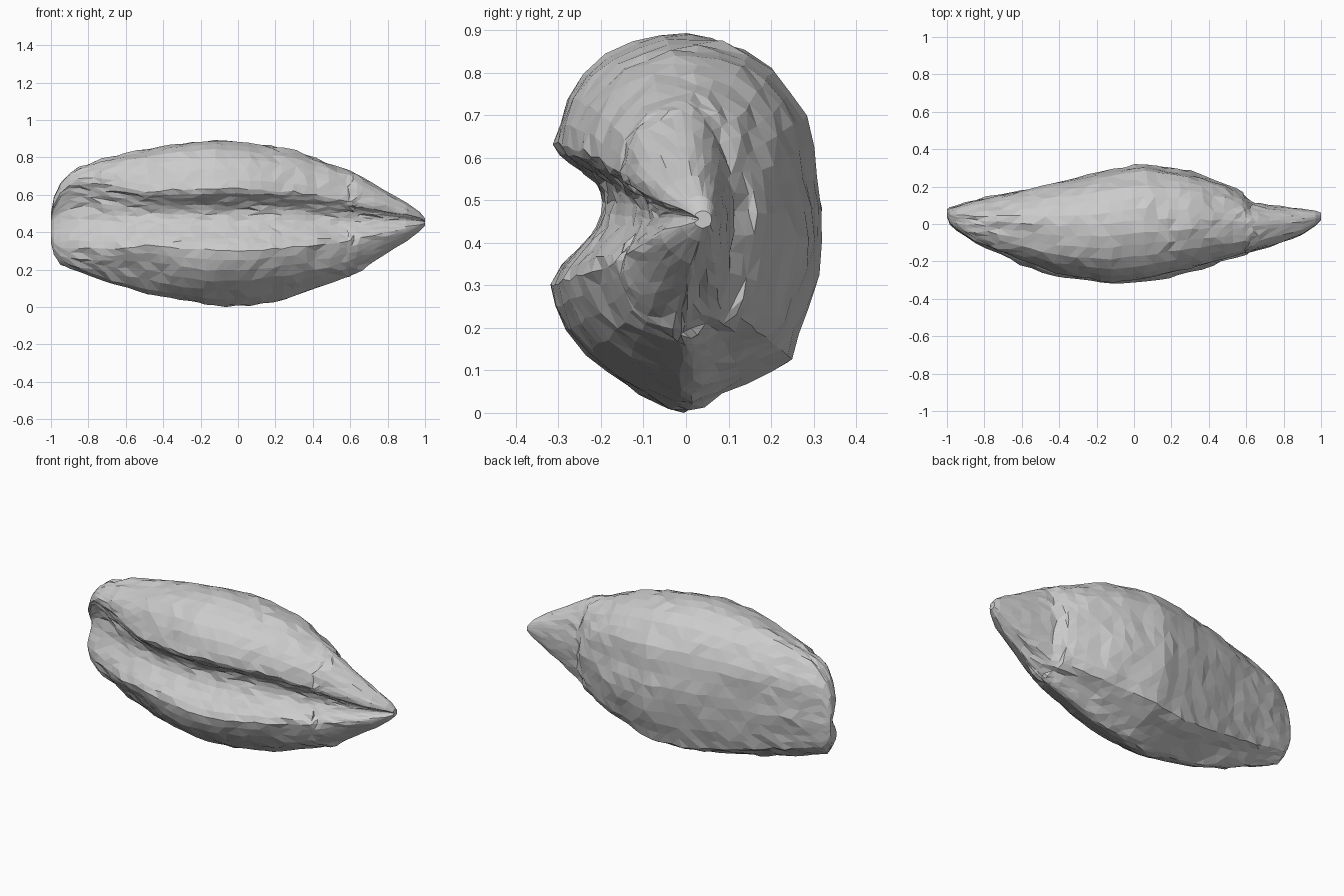
import bpy, bmesh, random
from mathutils import Vector, noise

random.seed(4)

# Stations along the grain: x, bottom z, top z, front y, back y, crease floor y
STATIONS = [
    (-1.00, 0.34, 0.50, 0.04, 0.08, 0.06),
    (-0.985, 0.28, 0.58, 0.00, 0.09, 0.04),
    (-0.95, 0.225, 0.66, -0.03, 0.10, 0.015),
    (-0.88, 0.195, 0.74, -0.085, 0.125, -0.02),
    (-0.70, 0.13, 0.79, -0.165, 0.165, -0.10),
    (-0.40, 0.05, 0.855, -0.285, 0.24, -0.18),
    (-0.15, 0.00, 0.885, -0.325, 0.29, -0.195),
    (0.05, 0.005, 0.88, -0.31, 0.325, -0.185),
    (0.30, 0.055, 0.84, -0.255, 0.28, -0.15),
    (0.50, 0.125, 0.765, -0.19, 0.21, -0.115),
    (0.58, 0.155, 0.73, -0.165, 0.165, -0.10),
    (0.63, 0.18, 0.71, -0.15, 0.115, -0.09),
    (0.75, 0.255, 0.635, -0.115, 0.10, -0.07),
    (0.90, 0.35, 0.55, -0.06, 0.08, -0.03),
    (0.97, 0.40, 0.505, -0.01, 0.07, 0.01),
    (1.00, 0.43, 0.47, 0.02, 0.06, 0.03),
]

# Cross-section: normalised y, normalised z, crease weight, z at the blunt end
SECTION = [
    (-0.10, -1.0, 0, -1.0), (0.10, -0.98, 0, -0.98), (0.42, -0.85, 0, -0.85),
    (0.75, -0.74, 0, -0.74), (0.90, -0.45, 0, -0.45), (1.0, -0.1, 0, -0.1),
    (0.96, 0.25, 0, 0.25), (0.86, 0.56, 0, 0.56), (0.62, 0.81, 0, 0.81),
    (0.25, 0.99, 0, 0.99), (-0.15, 0.98, 0, 0.99), (-0.55, 0.88, 0, 0.96),
    (-0.84, 0.66, 0, 0.88), (-0.95, 0.42, 0, 0.76), (-0.94, 0.32, 0.3, 0.62),
    (-0.93, 0.22, 0.75, 0.45), (-0.93, 0.11, 1.0, 0.25), (-0.95, -0.03, 0.87, 0.0),
    (-0.98, -0.18, 0.4, -0.28), (-1.0, -0.33, 0, -0.58), (-0.87, -0.57, 0, -0.78),
    (-0.55, -0.82, 0, -0.92),
]


def spline(a, b, c, d, t):
    return tuple(0.5 * (2 * q + (r - p) * t + (2 * p - 5 * q + 4 * r - s) * t * t
                        + (3 * q - p - 3 * r + s) * t ** 3)
                 for p, q, r, s in zip(a, b, c, d))


def clamp(t):
    return max(0.0, min(1.0, t))


def station(x):
    for a, b in zip(STATIONS, STATIONS[1:]):
        if x <= b[0]:
            t = (x - a[0]) / (b[0] - a[0])
            return [p + (q - p) * t for p, q in zip(a, b)]
    return list(STATIONS[-1])


def shape(i, x):
    """Section point i; the crease opens out toward the blunt end."""
    v, u, w, blunt = SECTION[i]
    u += (blunt - u) * clamp((-0.5 - x) / 0.4)
    if i in (4, 5):                          # slight hollow along the back
        v -= 0.06 * clamp((0.0 - x) / 0.4)
    if i in (2, 3):                          # low ridge fades toward the germ
        v -= 0.06 * clamp((x - 0.1) / 0.3)
    return v, u, w


# Ring positions: even through the body, closer at the ends and the germ step
n = len(SECTION)
xs = sorted([-1, -0.985, -0.95, 0.58, 0.63, 0.97, 1]
            + [-0.9 + 0.06 * i for i in range(31)])

bm = bmesh.new()
rings = []
for x in xs:
    _, z0, z1, y0, y1, floor = station(x)
    size = min(1, (z1 - z0) * 1.6)
    pts = [shape(i, x) for i in range(n)]
    ring = []
    for i in range(n):
        for t in (0, 0.5):
            v, u, w = spline(*(pts[(i + k) % n] for k in (-1, 0, 1, 2)), t)
            y = (y0 + y1) / 2 + v * (y1 - y0) / 2
            y += clamp(w) * (floor - y)
            z = (z0 + z1) / 2 + u * (z1 - z0) / 2
            # Lengthwise wrinkles and small irregularities
            wr = noise.noise(Vector((x * 1.8, y * 7, z * 7))) * 0.014 * size
            j = [random.uniform(-1, 1) * size for _ in range(3)]
            dx = j[0] * 0.014 if abs(x) < 0.9 else 0
            ring.append(bm.verts.new((x + dx, y + v * wr + j[1] * 0.005,
                                      z + u * wr + j[2] * 0.006)))
    rings.append(ring)

# Skin and end caps
m = 2 * n
for a, b in zip(rings, rings[1:]):
    for i in range(m):
        k = (i + 1) % m
        bm.faces.new((a[i], a[k], b[k], b[i]))
bm.faces.new(rings[0])
bm.faces.new(rings[-1])
bmesh.ops.recalc_face_normals(bm, faces=bm.faces)
bmesh.ops.triangulate(bm, faces=bm.faces, quad_method='SHORT_EDGE')

# Settle on the ground
low = min(v.co.z for v in bm.verts)
bmesh.ops.translate(bm, verts=bm.verts, vec=(0, 0, -low))

mesh = bpy.data.meshes.new("grain_kernel")
bm.to_mesh(mesh)
bm.free()
bpy.context.collection.objects.link(bpy.data.objects.new("grain_kernel", mesh))
